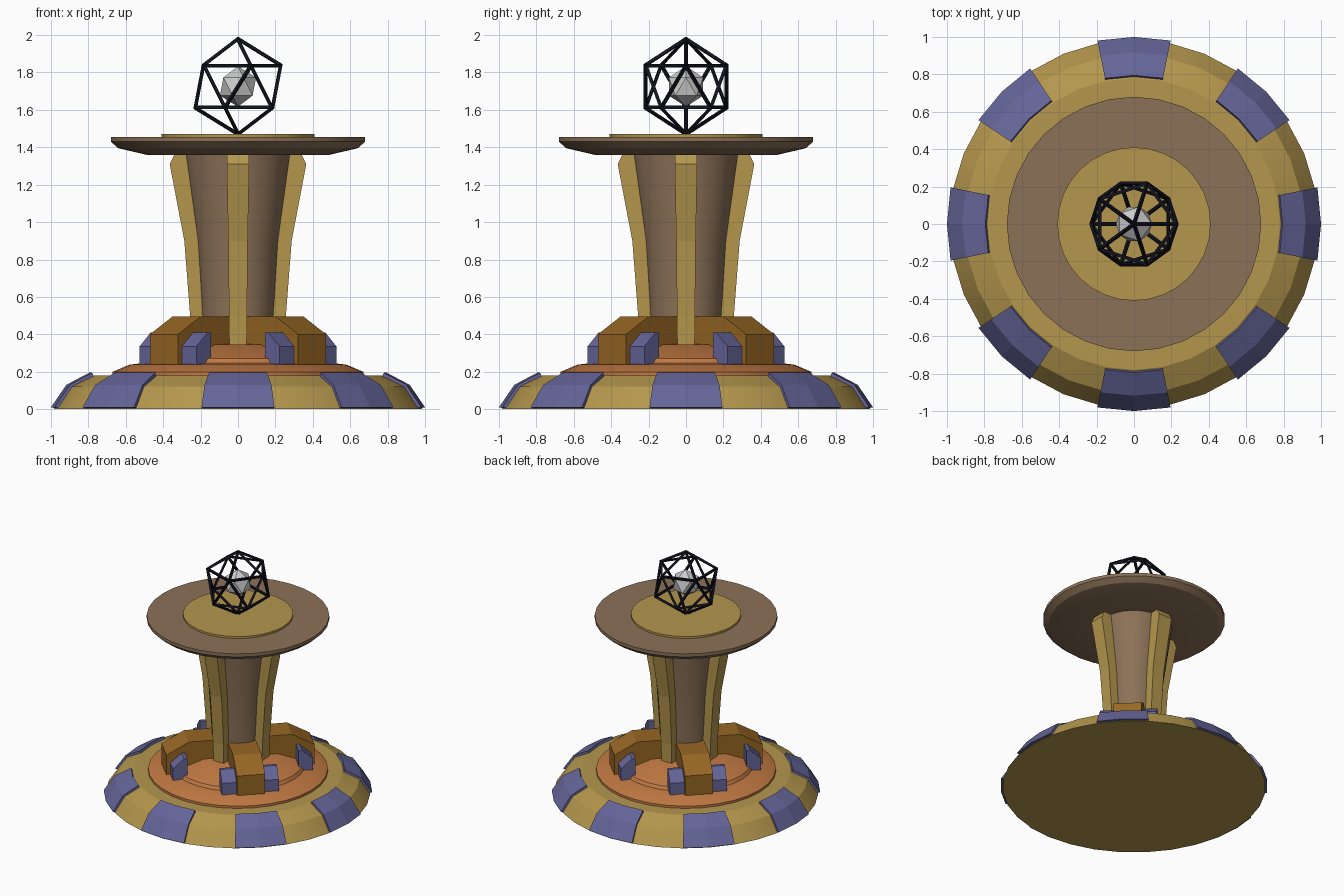
import bpy, bmesh
from math import sin, cos, pi, radians
from mathutils import Matrix

if "Cube" in bpy.data.objects:
    bpy.data.objects.remove(bpy.data.objects["Cube"])

SIDES = 32


def material(name, rgb):
    m = bpy.data.materials.new(name)
    m.diffuse_color = (*rgb, 1)
    m.use_nodes = True
    m.node_tree.nodes["Principled BSDF"].inputs["Base Color"].default_value = m.diffuse_color
    return m


gold = material("gold", (0.46, 0.31, 0.075))
brown = material("brown", (0.26, 0.165, 0.095))
purple = material("purple", (0.13, 0.13, 0.32))
orange = material("orange", (0.53, 0.19, 0.055))
bronze = material("bronze", (0.31, 0.135, 0.018))
black = material("black", (0.006, 0.006, 0.013))


def finish(bm, name, mat=None, smooth=False):
    bmesh.ops.recalc_face_normals(bm, faces=bm.faces)
    me = bpy.data.meshes.new(name)
    bm.to_mesh(me)
    bm.free()
    ob = bpy.data.objects.new(name, me)
    bpy.context.collection.objects.link(ob)
    if mat:
        me.materials.append(mat)
    if smooth:
        bpy.ops.object.select_all(action='DESELECT')
        ob.select_set(True)
        bpy.context.view_layer.objects.active = ob
        bpy.ops.object.shade_smooth_by_angle(angle=radians(25))
    return ob


def lathe(name, profile, mat):
    """Turned solid: open (r, z) profile from bottom to top, capped at both ends."""
    bm = bmesh.new()
    rings = [[bm.verts.new((r * cos(2 * pi * i / SIDES), r * sin(2 * pi * i / SIDES), z))
              for i in range(SIDES)] for r, z in profile]
    for a, b in zip(rings, rings[1:]):
        for i in range(SIDES):
            j = (i + 1) % SIDES
            bm.faces.new((a[i], a[j], b[j], b[i]))
    bm.faces.new(rings[0])
    bm.faces.new(rings[-1])
    return finish(bm, name, mat, True)


def loft(bm, sections):
    """Skin a row of equal closed outlines and cap the ends."""
    rows = [[bm.verts.new(p) for p in s] for s in sections]
    n = len(rows[0])
    for a, b in zip(rows, rows[1:]):
        for i in range(n):
            j = (i + 1) % n
            bm.faces.new((a[i], a[j], b[j], b[i]))
    bm.faces.new(rows[0])
    bm.faces.new(rows[-1])


def around(name, sections, count, offset, mat):
    """Repeat one lofted part evenly around the z axis."""
    for k in range(count):
        bm = bmesh.new()
        loft(bm, sections)
        bm.transform(Matrix.Rotation(offset + 2 * pi * k / count, 4, 'Z'))
        finish(bm, f"{name}_{k + 1}", mat)


def slab(profile, y0, y1):
    return [[(r, y, z) for r, z in profile] for y in (y0, y1)]


# Round stepped base
lathe("base", [(0.985, 0), (0.905, 0.12), (0.78, 0.18), (0.6, 0.182)], gold)
lathe("base_dais", [(0.67, 0.17), (0.67, 0.2), (0.58, 0.238), (0.51, 0.246),
                    (0.495, 0.27), (0.3, 0.345), (0.15, 0.35)], orange)

# Eight curved panels wrapped over the base rim
panel = [(0.97, 0.005), (1.0, 0.01), (0.918, 0.13), (0.795, 0.195), (0.785, 0.17), (0.89, 0.11)]
around("rim_panel", [[(r * cos(a), r * sin(a), z) for r, z in panel]
                     for a in (-pi / 16, 0, pi / 16)], 8, 0, purple)

# Four diagonal buttresses with a clamp on each side
around("buttress", slab([(0.12, 0.23), (0.56, 0.23), (0.56, 0.4), (0.39, 0.495), (0.12, 0.495)],
                        -0.106, 0.106), 4, pi / 4, bronze)
clamp = [(0.42, 0.23), (0.53, 0.23), (0.53, 0.335), (0.445, 0.41), (0.42, 0.41)]
for side, s in (("left", 1), ("right", -1)):
    around(f"clamp_{side}", slab(clamp, s * 0.1, s * 0.215), 4, pi / 4, purple)

# Flared column
lathe("column", [(0.19, 0.3), (0.195, 0.5), (0.22, 0.9), (0.285, 1.37)], brown)

# Four ribs that follow the flare: (inner r, outer r, half width, z)
rib = [(0.12, 0.25, 0.046, 0.3), (0.12, 0.256, 0.048, 0.5), (0.15, 0.287, 0.052, 0.9),
       (0.2, 0.365, 0.06, 1.31), (0.2, 0.335, 0.06, 1.37)]
around("column_rib", [[(a, -w, z), (b, -w, z), (b, w, z), (a, w, z)] for a, b, w, z in rib],
       4, 0, gold)

# Table top with inlaid disc
lathe("table_top", [(0.3, 1.358), (0.48, 1.358), (0.64, 1.395), (0.68, 1.43), (0.68, 1.456)], brown)
lathe("table_inlay", [(0.41, 1.45), (0.41, 1.472)], gold)


# Floating crystal inside a wire cage
def crystal(name, radius, mat=None):
    bm = bmesh.new()
    bmesh.ops.create_icosphere(bm, subdivisions=1, radius=radius,
                               matrix=Matrix.Translation((0, 0, 1.725)))
    return finish(bm, name, mat)


cage = crystal("crystal_cage", 0.255, black)
wire = cage.modifiers.new("wire", 'WIREFRAME')
wire.thickness = 0.024
crystal("crystal", 0.108)
